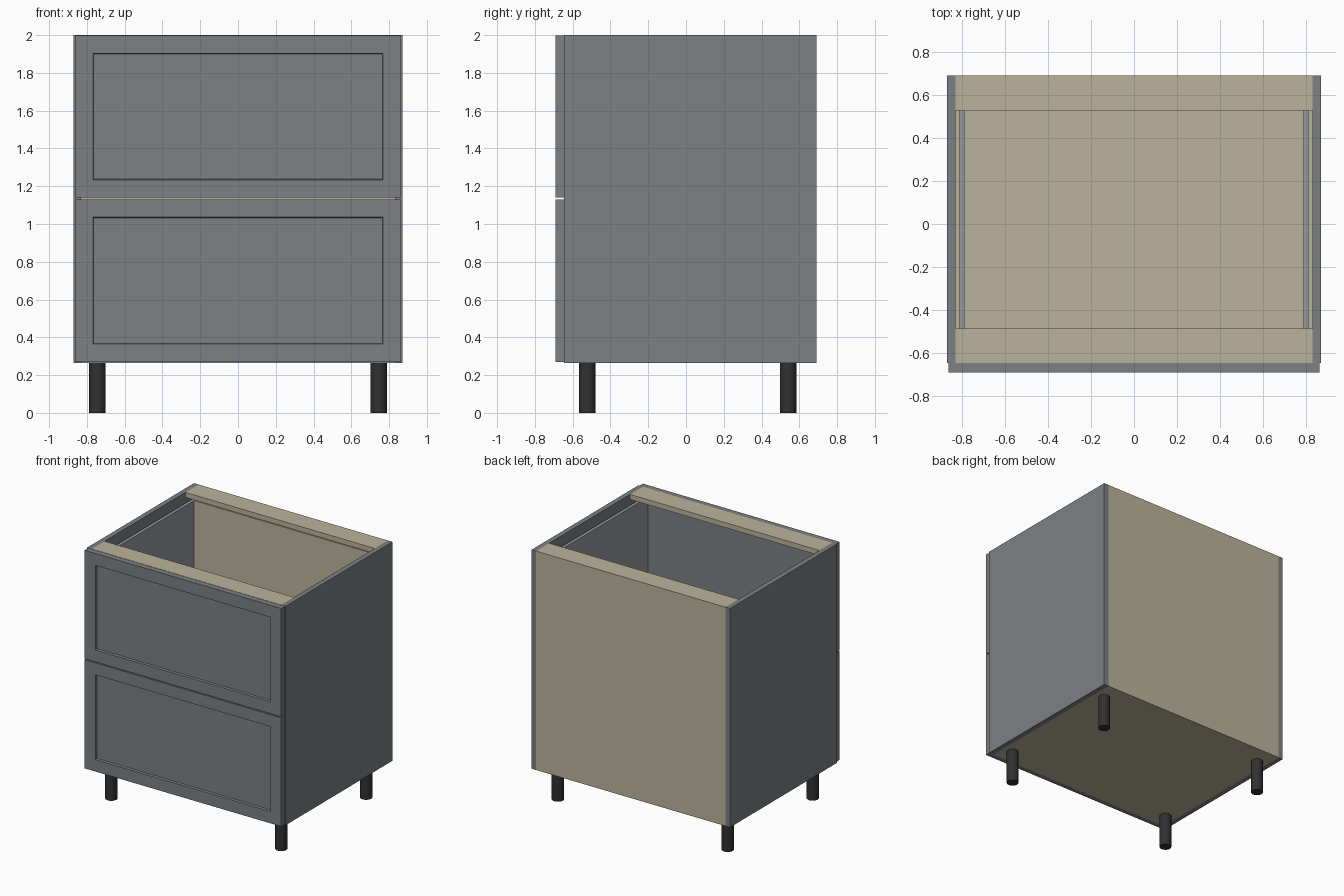
import bpy, bmesh

if "Cube" in bpy.data.objects:
    bpy.data.objects.remove(bpy.data.objects["Cube"])


def material(name, rgb):
    m = bpy.data.materials.new(name)
    m.diffuse_color = (*rgb, 1)
    m.use_nodes = True
    m.node_tree.nodes["Principled BSDF"].inputs["Base Color"].default_value = m.diffuse_color
    return m


GREY = material("painted_grey", (0.20, 0.22, 0.23))
WOOD = material("pale_board", (0.50, 0.45, 0.34))
METAL = material("drawer_metal", (0.32, 0.33, 0.37))
BLACK = material("leg_black", (0.03, 0.03, 0.03))


def finish(name, bm, mat):
    me = bpy.data.meshes.new(name)
    bm.to_mesh(me)
    bm.free()
    ob = bpy.data.objects.new(name, me)
    bpy.context.collection.objects.link(ob)
    me.materials.append(mat)
    return ob


def box_mesh(x, y, z):
    bm = bmesh.new()
    bmesh.ops.create_cube(bm, size=1)
    for v in bm.verts:
        v.co = [lo if c < 0 else hi for c, (lo, hi) in zip(v.co, (x, y, z))]
    return bm


def box(name, x, y, z, mat):
    return finish(name, box_mesh(x, y, z), mat)


FRONT, FACE, BACK = -0.691, -0.646, 0.691
BASE, TOP = 0.265, 2.0
OUT, INN = 0.87, 0.83
T = OUT - INN

# Carcass: sides, bottom, thin back and two top rails
for side, s in (("left", -1), ("right", 1)):
    box(side + "_side_panel", sorted((s * INN, s * OUT)), (FACE, BACK), (BASE, TOP), GREY)
box("bottom_panel", (-INN, INN), (FACE, BACK - 0.007), (BASE, BASE + T), WOOD)
box("back_panel", (-INN, INN), (BACK - 0.007, BACK), (BASE, TOP), WOOD)
box("front_top_rail", (-INN, INN), (FACE, -0.485), (TOP - T, TOP), WOOD)
box("back_top_rail", (-INN, INN), (0.527, BACK - 0.007), (TOP - T, TOP), WOOD)


# Drawer front with a sunk centre panel
def drawer_front(name, z0, z1):
    bm = box_mesh((-0.862, 0.862), (FRONT, FACE), (z0, z1))
    bm.normal_update()
    face = min(bm.faces, key=lambda f: f.calc_center_median().y)
    bmesh.ops.inset_region(bm, faces=[face], thickness=0.134)
    bmesh.ops.inset_region(bm, faces=[face], thickness=0.005)
    for v in face.verts:
        v.co.y += 0.017
    finish(name, bm, GREY)


# Drawers: front, metal sides, board base and back
for name, z0, z1 in (("lower", 0.27, 1.131), ("upper", 1.139, 1.998)):
    drawer_front(name + "_drawer_front", z0, z1)
    lo, hi = z0 + 0.05, z1 - 0.07
    for side, s in (("left", -1), ("right", 1)):
        box(f"{name}_drawer_{side}_side", sorted((s * 0.787, s * 0.812)),
            (FACE, 0.61), (lo, hi), METAL)
    box(name + "_drawer_base", (-0.787, 0.787), (FACE, 0.61), (lo, lo + 0.035), WOOD)
    box(name + "_drawer_back", (-0.787, 0.787), (0.575, 0.61), (lo + 0.035, hi), WOOD)

# Four round legs
for side, x in (("left", -0.745), ("right", 0.745)):
    for end, y in (("front", -0.523), ("back", 0.541)):
        bpy.ops.mesh.primitive_cylinder_add(vertices=32, radius=0.044, depth=BASE,
                                            location=(x, y, BASE / 2))
        leg = bpy.context.object
        leg.name = f"{end}_{side}_leg"
        leg.data.materials.append(BLACK)
        bpy.ops.object.shade_smooth_by_angle()
